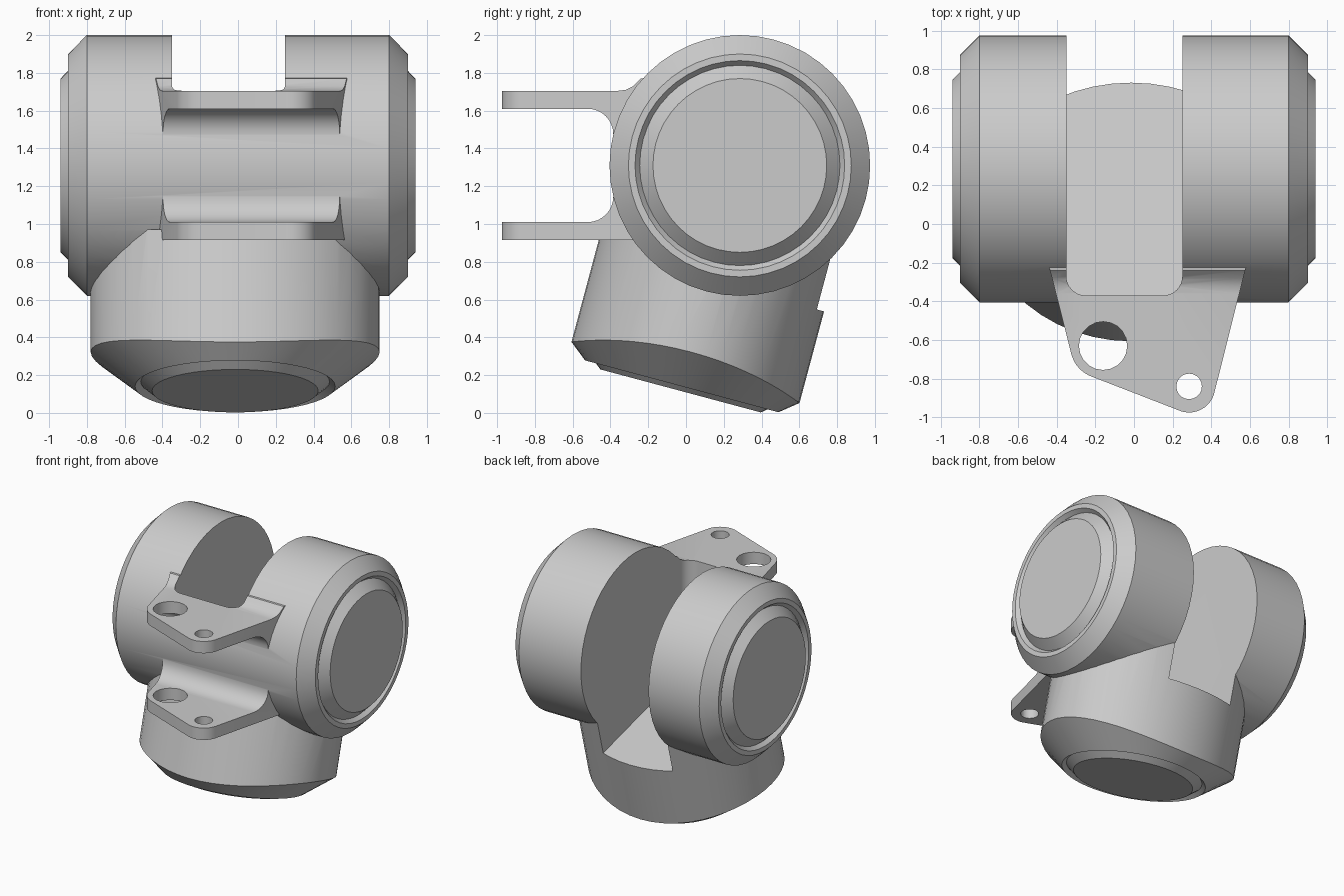
import bpy, bmesh
from math import sin, cos, pi, radians, hypot
from mathutils import Vector
from mathutils.geometry import convex_hull_2d

SIDES = 48
TILT = radians(15)
AXIS_Y, AXIS_Z = 0.285, 1.31      # centre line of the barrel

cube = bpy.data.objects.get("Cube")
if cube:
    bpy.data.objects.remove(cube, do_unlink=True)

grey = bpy.data.materials.new("plain_grey")
grey.use_nodes = True
grey.diffuse_color = (0.6, 0.6, 0.6, 1)
grey.node_tree.nodes["Principled BSDF"].inputs["Base Color"].default_value = (0.6, 0.6, 0.6, 1)


def loft(name, rings):
    """Closed solid through a row of equal rings, capped at both ends."""
    bm = bmesh.new()
    rows = [[bm.verts.new(p) for p in ring] for ring in rings]
    for a, b in zip(rows, rows[1:]):
        for i in range(len(a)):
            j = (i + 1) % len(a)
            bm.faces.new((a[i], a[j], b[j], b[i]))
    bm.faces.new(rows[0])
    bm.faces.new(rows[-1])
    bmesh.ops.recalc_face_normals(bm, faces=bm.faces)
    mesh = bpy.data.meshes.new(name)
    bm.to_mesh(mesh)
    bm.free()
    mesh.materials.append(grey)
    obj = bpy.data.objects.new(name, mesh)
    bpy.context.collection.objects.link(obj)
    return obj


def circle(cx, cy, r, n):
    return [(cx + r * cos(2 * pi * i / n), cy + r * sin(2 * pi * i / n)) for i in range(n)]


def arc(cx, cy, r, start, end, n=8):
    return [(cx + r * cos(radians(start + (end - start) * i / n)),
             cy + r * sin(radians(start + (end - start) * i / n))) for i in range(n + 1)]


def prism_z(name, outline, low, high):
    return loft(name, [[(x, y, z) for x, y in outline] for z in (low, high)])


def combine(target, other, operation):
    mod = target.modifiers.new(operation, 'BOOLEAN')
    mod.operation, mod.object, mod.solver = operation, other, 'EXACT'
    bpy.context.view_layer.update()
    graph = bpy.context.evaluated_depsgraph_get()
    mesh = bpy.data.meshes.new_from_object(target.evaluated_get(graph))
    target.modifiers.clear()
    target.data = mesh
    bpy.data.objects.remove(other, do_unlink=True)


# Barrel: chamfered ends with a groove around a raised cap
half = [(0.69, 0.80), (0.59, 0.90), (0.555, 0.90), (0.53, 0.87), (0.46, 0.94)]
profile = [(r, -x) for r, x in reversed(half)] + half
housing = loft("hinge_housing", [
    [(x, y, z) for y, z in circle(AXIS_Y, AXIS_Z, r, SIDES)] for r, x in profile])


# Tilted base: oval body, conical underside, round foot
def tilted(x, u, w):
    u -= 0.058
    return (x - 0.015, u * cos(TILT) + w * sin(TILT), w * cos(TILT) - u * sin(TILT))


oval = [(0.765 * cos(2 * pi * i / SIDES), 0.625 * sin(2 * pi * i / SIDES)) for i in range(SIDES)]
rings = [[tilted(x, u, w) for x, u in circle(0, 0, r, SIDES)]
         for r, w in ((0.44, 0.105), (0.50, 0.155), (0.53, 0.13))]
rings.append([tilted(x, u, 0.21 + 0.8 * (hypot(x, u) - 0.63)) for x, u in oval])
rings.append([tilted(x, u, (0.97 + (u - 0.058) * sin(TILT)) / cos(TILT)) for x, u in oval])
base = loft("base", rings)

# Bracket: tapered plan crossed with a forked side profile
big_hole, small_hole = (-0.16, -0.63), (0.285, -0.84)
points = circle(*big_hole, 0.17, 40) + circle(*small_hole, 0.135, 40)
points += [(-0.47, -0.1), (0.61, -0.1)]
plan = [points[i] for i in convex_hull_2d([Vector(p) for p in points])]
bracket = prism_z("bracket", plan, 0.8, 1.9)
upper = [(-1.1, 1.61)] + arc(-0.52, 1.475, 0.135, 90, 0)
lower = [(y, 2 * AXIS_Z - z) for y, z in reversed(upper)]
side = upper + lower + [(-1.1, 0.915), (-0.1, 0.915), (-0.1, 1.79), (-0.24, 1.77)]
side += [(-0.28, 1.73), (-0.32, 1.71), (-0.36, 1.705), (-1.1, 1.705)]
fork = loft("fork", [[(x, y, z) for y, z in side] for x in (-0.8, 0.8)])
combine(bracket, fork, 'INTERSECT')
for centre, radius in ((big_hole, 0.125), (small_hole, 0.066)):
    combine(bracket, prism_z("hole", circle(*centre, radius, 20), 0.5, 2.2), 'DIFFERENCE')

combine(housing, base, 'UNION')
combine(housing, bracket, 'UNION')

# Wheel slot: round front corners and a floor square to the tilted base
slot = arc(-0.25, -0.27, 0.1, 180, 270) + arc(0.15, -0.27, 0.1, 270, 360)
slot += [(0.25, 1.2), (-0.35, 1.2)]
floor = [(x, y, (0.708 - y * sin(TILT)) / cos(TILT)) for x, y in slot]
cutter = loft("slot", [floor, [(x, y, 2.3) for x, y in slot]])
combine(housing, cutter, 'DIFFERENCE')

# Smooth round faces, keep machined edges sharp
bpy.ops.object.select_all(action='DESELECT')
housing.select_set(True)
bpy.context.view_layer.objects.active = housing
bpy.ops.object.shade_smooth_by_angle(angle=radians(25))
